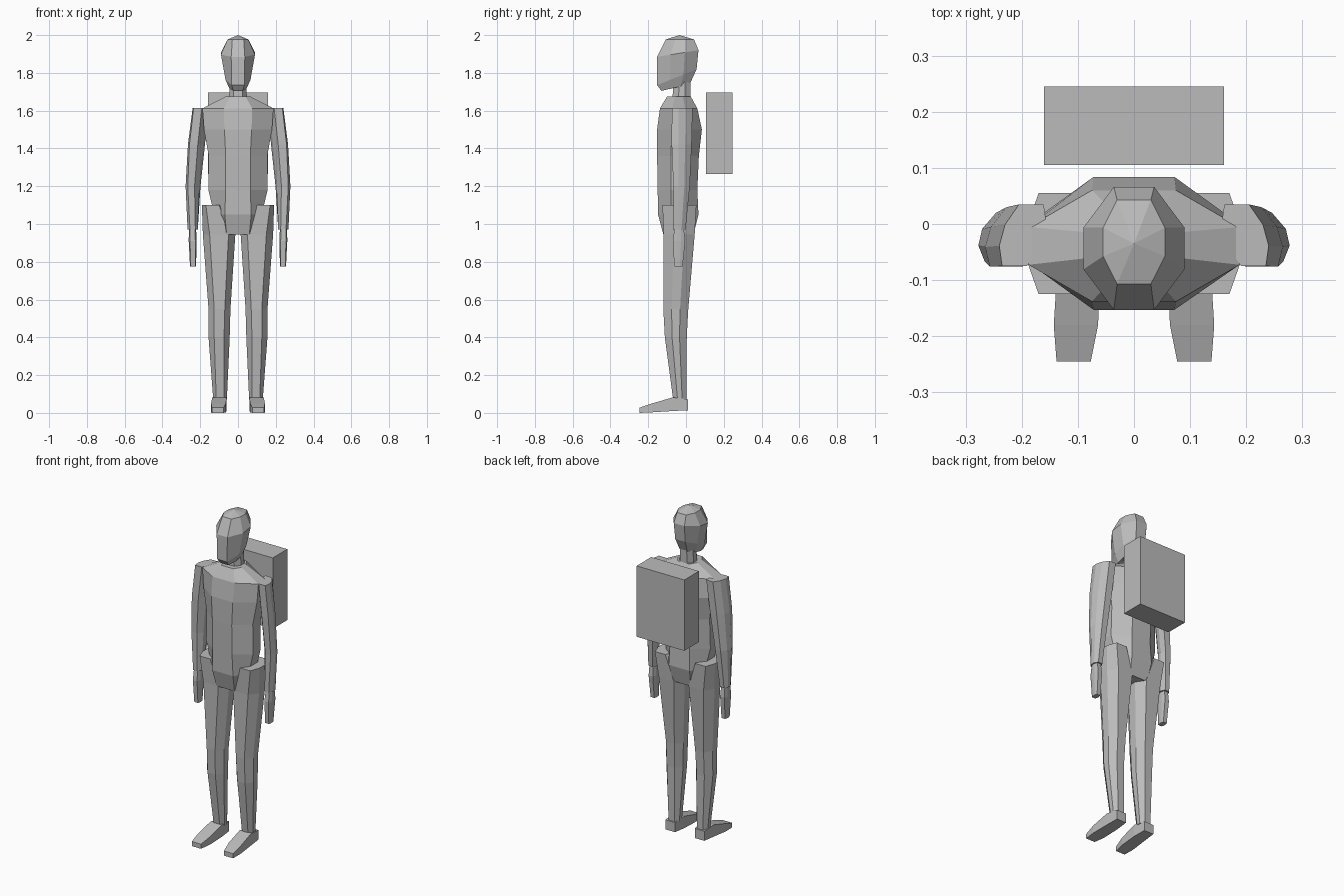
import bpy, bmesh

old = bpy.data.objects.get("Cube")
if old:
    bpy.data.objects.remove(old, do_unlink=True)

grey = bpy.data.materials.new("plain grey")
grey.use_nodes = True
COLOUR = (0.5, 0.5, 0.5, 1)
grey.diffuse_color = COLOUR
grey.node_tree.nodes["Principled BSDF"].inputs["Base Color"].default_value = COLOUR


def finish(name, bm):
    bmesh.ops.recalc_face_normals(bm, faces=bm.faces)
    mesh = bpy.data.meshes.new(name)
    bm.to_mesh(mesh)
    bm.free()
    mesh.materials.append(grey)
    obj = bpy.data.objects.new(name, mesh)
    bpy.context.collection.objects.link(obj)
    return obj


def octagon(cx, half, flat, front, back, z_front, z_back, shear=0.0):
    """Eight-sided section: flat front and back, sloped corners, flat sides."""
    pts = []
    for sx, t in ((-flat, 0), (flat, 0), (half, .33), (half, .67),
                  (flat, 1), (-flat, 1), (-half, .67), (-half, .33)):
        pts.append((cx + sx - shear * (t - .5), front + (back - front) * t,
                    z_front + (z_back - z_front) * t))
    return pts


def loft(name, rings, apex=None, side=1):
    """Skin a stack of rings, close the bottom, and close the top flat or to a point."""
    bm = bmesh.new()
    loops = [[bm.verts.new((side * x, y, z)) for x, y, z in r] for r in rings]
    for a, b in zip(loops, loops[1:]):
        n = len(a)
        for i in range(n):
            bm.faces.new((a[i], a[(i + 1) % n], b[(i + 1) % n], b[i]))
    bm.faces.new(loops[0][::-1])
    top = loops[-1]
    if apex:
        tip = bm.verts.new(apex)
        for i in range(len(top)):
            bm.faces.new((top[i], top[(i + 1) % len(top)], tip))
    else:
        bm.faces.new(top)
    return finish(name, bm)


def level(z, cx, half, flat, front, back, shear=0.0):
    return octagon(cx, half, flat, front, back, z, z, shear)


# Head, tilted so the chin sits lower than the nape
loft("head", [
    octagon(0, .045, .025, -.13, .02, 1.705, 1.74),
    octagon(0, .066, .033, -.153, .056, 1.735, 1.82),
    octagon(0, .09, .036, -.153, .066, 1.885, 1.92),
    level(1.977, 0, .055, .03, -.107, .043),
], apex=(0, -.035, 2.0))

loft("neck", [
    level(1.62, 0, .05, .025, -.075, .025),
    level(1.76, 0, .042, .022, -.065, .025),
])

# Torso from hips to collar
loft("torso", [
    level(.945, 0, .075, .06, -.12, .04),
    level(1.05, 0, .125, .07, -.148, .066),
    level(1.18, 0, .157, .065, -.15, .06),
    level(1.36, 0, .155, .065, -.153, .068),
    level(1.5, 0, .18, .072, -.153, .084),
    level(1.612, 0, .188, .075, -.138, .06),
    level(1.675, 0, .065, .04, -.1, .025),
])

# Limbs on both sides
for side, word in ((1, "left"), (-1, "right")):
    loft(word + "_leg", [
        level(.07, .095, .036, .02, -.068, .003),
        level(.4, .1, .056, .026, -.112, .004),
        level(.55, .098, .058, .028, -.12, .012),
        level(.945, .1, .086, .05, -.118, .046),
        level(1.1, .135, .056, .035, -.125, .055),
    ], side=side)

    loft(word + "_arm", [
        level(.97, .24, .027, .014, -.068, -.002),
        level(1.2, .238, .036, .018, -.067, .02, .02),
        level(1.42, .22, .04, .022, -.076, .03, .03),
        level(1.615, .198, .037, .022, -.075, .035, .03),
    ], side=side)

    loft(word + "_hand", [
        level(.775, .238, .016, .012, -.062, -.018),
        level(.91, .24, .021, .014, -.07, -.004),
        level(.98, .241, .019, .012, -.06, -.012),
    ], side=side)

    # Foot sections run from heel to toe: y, inner x, outer x, bottom, top
    loft(word + "_foot", [
        [(a, y, lo), (b, y, lo), (b, y, hi), (a, y, hi)] for y, a, b, lo, hi in (
            (.01, .066, .13, .014, .072),
            (-.07, .06, .136, .01, .082),
            (-.18, .064, .143, .003, .05),
            (-.245, .077, .138, 0, .028))
    ], side=side)

# Box pack behind the shoulders
loft("backpack", [
    [(-.16, .105, z), (.16, .105, z), (.16, .245, z), (-.16, .245, z)]
    for z in (1.265, 1.695)
])
